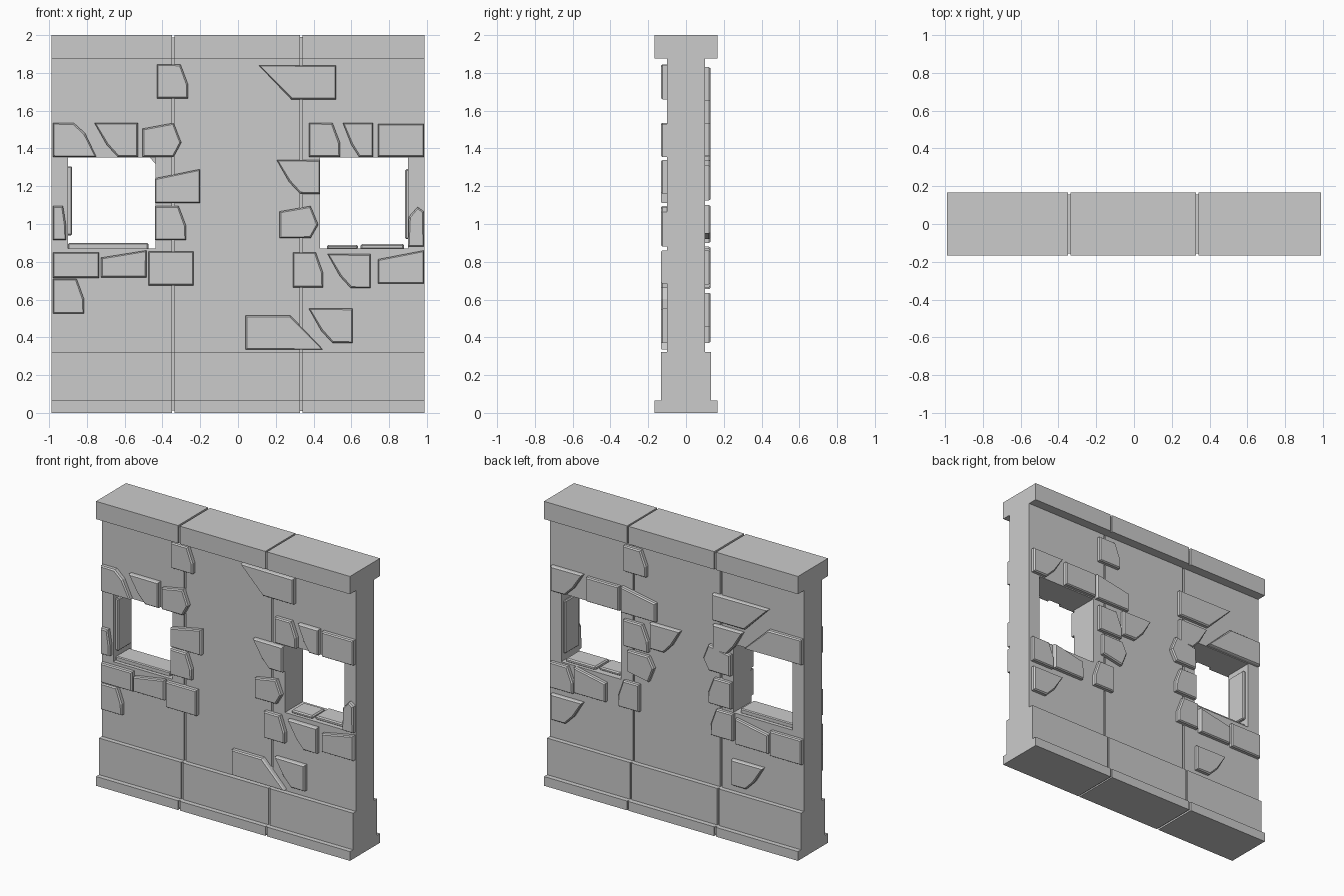
import bpy, bmesh

if "Cube" in bpy.data.objects:
    bpy.data.objects.remove(bpy.data.objects["Cube"])

HALF = 0.988


def make_object(name, bm):
    bmesh.ops.recalc_face_normals(bm, faces=bm.faces[:])
    mesh = bpy.data.meshes.new(name)
    bm.to_mesh(mesh)
    bm.free()
    obj = bpy.data.objects.new(name, mesh)
    bpy.context.collection.objects.link(obj)
    return obj


def prism(name, x0, x1, inset=0.0):
    """Wall cross-section (plinth, base, body, cap) extruded along x."""
    d = inset
    right = [(0.167, d), (0.167, 0.065), (0.133, 0.065), (0.133, 0.322),
             (0.1, 0.322), (0.1, 1.875), (0.167, 1.875), (0.167, 2.0 - d)]
    right = [(y - d, z) for y, z in right]
    outline = right + [(-y, z) for y, z in reversed(right)]
    bm = bmesh.new()
    face = bm.faces.new([bm.verts.new((x0, y, z)) for y, z in outline])
    ext = bmesh.ops.extrude_face_region(bm, geom=[face])
    moved = [g for g in ext["geom"] if isinstance(g, bmesh.types.BMVert)]
    bmesh.ops.translate(bm, verts=moved, vec=(x1 - x0, 0, 0))
    return make_object(name, bm)


def box(name, x0, x1, y0, y1, z0, z1, bevel=0.0):
    bm = bmesh.new()
    bmesh.ops.create_cube(bm, size=1)
    for v in bm.verts:
        v.co = ((x0 + x1) / 2 + v.co.x * (x1 - x0),
                (y0 + y1) / 2 + v.co.y * (y1 - y0),
                (z0 + z1) / 2 + v.co.z * (z1 - z0))
    if bevel:
        bmesh.ops.bevel(bm, geom=bm.edges[:], offset=bevel, segments=1, affect='EDGES')
    return make_object(name, bm)


def cut_window(panel, x0, x1):
    cutter = box("window_cutter", x0, x1, -0.3, 0.3, 0.87, 1.352)
    cutter.hide_render = True
    mod = panel.modifiers.new("window", 'BOOLEAN')
    mod.operation = 'DIFFERENCE'
    mod.solver = 'EXACT'
    mod.object = cutter
    bpy.context.view_layer.objects.active = panel
    bpy.ops.object.modifier_apply(modifier=mod.name)
    bpy.data.objects.remove(cutter)


# Three wall panels, two of them with windows
left = prism("left_wall_panel", -HALF, -0.35)
prism("middle_wall_panel", -0.336, 0.329)
right = prism("right_wall_panel", 0.341, HALF)
cut_window(left, -0.9, -0.438)
cut_window(right, 0.435, 0.9)

# Recessed joints between panels
prism("left_joint", -0.35, -0.336, 0.012)
prism("right_joint", 0.329, 0.341, 0.01)

# Slabs lining the window openings
box("left_window_sill", -0.9, -0.475, -0.075, 0.075, 0.865, 0.9, 0.006)
box("left_window_jamb", -0.905, -0.878, -0.075, 0.075, 0.94, 1.305, 0.006)
box("right_sill_stone_a", 0.47, 0.635, -0.08, 0.06, 0.865, 0.89, 0.008)
box("right_sill_stone_b", 0.648, 0.88, -0.07, 0.08, 0.865, 0.893, 0.008)
box("right_window_jamb", 0.885, 0.905, -0.075, 0.075, 0.92, 1.29, 0.006)

# Stone outlines in a unit square
SHAPES = {
    "A": [(0, 0), (1, 0), (1, .42), (.76, 1), (0, 1)],
    "C": [(0, 0), (1, 0), (.74, .7), (.48, 1), (0, 1)],
    "D": [(.54, 0), (1, 0), (1, 1), (0, 1), (.28, .36)],
    "P": [(0, 0), (.8, 0), (1, .42), (.8, 1), (0, .83)],
    "K": [(0, 0), (1, 0), (1, .88), (.6, 1), (.05, .75)],
    "W": [(0, 0), (1, 0), (1, 1), (0, .73)],
    "R": [(0, 0), (1, 0), (1, 1), (0, 1)],
    "T": [(.42, 0), (1, 0), (1, 1), (0, 1)],
}


def stone(name, side, kind, x0, x1, z0, z1):
    """Chamfered stone on the wall; reversed limits mirror the outline."""
    depth = 0.133 if side < 0 else 0.13
    bm = bmesh.new()
    pts = [(x0 + u * (x1 - x0), side * 0.09, z0 + v * (z1 - z0)) for u, v in SHAPES[kind]]
    face = bm.faces.new([bm.verts.new(p) for p in pts])
    ext = bmesh.ops.extrude_face_region(bm, geom=[face])
    moved = [g for g in ext["geom"] if isinstance(g, bmesh.types.BMVert)]
    bmesh.ops.translate(bm, verts=moved, vec=(0, side * (depth - 0.099), 0))
    bmesh.ops.recalc_face_normals(bm, faces=bm.faces[:])
    front = [f for f in bm.faces if f.normal.y * side > 0.9]
    bmesh.ops.inset_individual(bm, faces=front, thickness=0.009, depth=0.009)
    make_object(name, bm)


front_left = [
    ("A", -.43, -.265, 1.665, 1.845), ("C", -.98, -.75, 1.355, 1.535),
    ("D", -.76, -.53, 1.355, 1.535), ("P", -.505, -.3, 1.355, 1.535),
    ("W", -.44, -.2, 1.11, 1.29), ("A", -.98, -.91, .915, 1.095),
    ("A", -.44, -.275, .915, 1.095), ("R", -.98, -.735, .715, .85),
    ("W", -.725, -.485, .718, .86), ("R", -.475, -.235, .675, .855),
    ("A", -.98, -.815, .525, .71),
]
front_right = [
    ("T", .11, .52, 1.66, 1.84), ("A", .375, .54, 1.355, 1.535),
    ("D", .555, .715, 1.355, 1.535), ("R", .74, .985, 1.355, 1.53),
    ("D", .205, .435, 1.16, 1.338), ("P", .22, .425, .925, 1.095),
    ("K", .9, .985, .88, 1.09), ("A", .29, .45, .665, .85),
    ("D", .475, .702, .66, .84), ("W", .74, .985, .685, .86),
    ("D", .375, .607, .37, .552), ("T", .45, .04, .515, .335),
]
back_right = [
    ("D", .72, .967, 1.36, 1.535), ("R", .435, .69, 1.36, 1.53),
    ("A", .40, .225, 1.65, 1.83), ("W", .15, .42, 1.355, 1.535),
    ("D", -.04, .195, 1.16, 1.34), ("A", .40, .21, 1.125, 1.31),
    ("P", .37, .165, 1.1, .92), ("A", .28, .44, .69, .88),
    ("A", .972, .795, .68, .86), ("W", .54, .785, .69, .87),
    ("D", .72, .967, .455, .635),
]
back_left = [
    ("T", -.725, -.29, 1.49, 1.675), ("D", -.525, -.295, 1.28, 1.46),
    ("T", -.54, -.985, 1.535, 1.357), ("P", -.43, -.22, 1.13, 1.31),
    ("A", -.435, -.26, .9, 1.085), ("A", -.45, -.28, .68, .87),
    ("W", -.725, -.47, .665, .845), ("R", -.985, -.74, .655, .83),
    ("D", -.685, -.44, .37, .55),
]

# Facing stones on both sides
for label, side, group in (("front_left", -1, front_left), ("front_right", -1, front_right),
                           ("back_right", 1, back_right), ("back_left", 1, back_left)):
    for i, spec in enumerate(group):
        stone(f"{label}_stone_{i + 1}", side, *spec)
